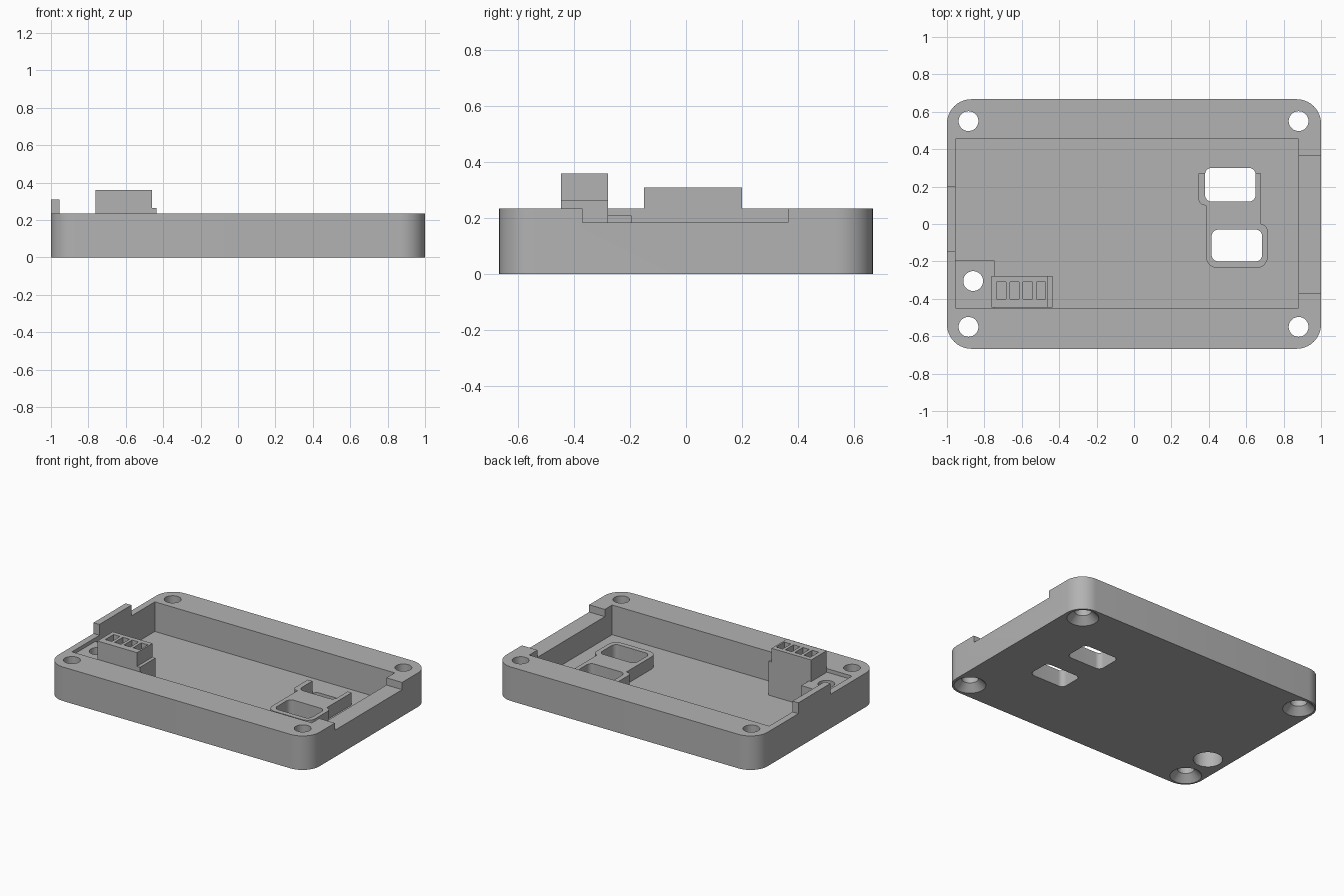
import bpy
import bmesh
from math import cos, sin, pi
from mathutils import Vector

if "Cube" in bpy.data.objects:
    bpy.data.objects.remove(bpy.data.objects["Cube"], do_unlink=True)

grey = bpy.data.materials.new("plain_grey")
grey.use_nodes = True
grey.diffuse_color = (0.45, 0.45, 0.45, 1)
grey.node_tree.nodes["Principled BSDF"].inputs["Base Color"].default_value = grey.diffuse_color


def make_object(name, bm):
    bmesh.ops.recalc_face_normals(bm, faces=bm.faces)
    mesh = bpy.data.meshes.new(name)
    bm.to_mesh(mesh)
    bm.free()
    mesh.materials.append(grey)
    obj = bpy.data.objects.new(name, mesh)
    bpy.context.collection.objects.link(obj)
    return obj


def prism(name, corners, z0, z1, steps=10):
    """Extrude an outline of (x, y, corner radius) from z0 to z1."""
    outline = []
    for i, (x, y, r) in enumerate(corners):
        p = Vector((x, y))
        if r == 0:
            outline.append(p)
            continue
        a = (Vector(corners[i - 1][:2]) - p).normalized()
        b = (Vector(corners[(i + 1) % len(corners)][:2]) - p).normalized()
        for k in range(steps + 1):
            t = k / steps * pi / 2
            outline.append(p + r * (a + b) - r * (b * cos(t) + a * sin(t)))
    bm = bmesh.new()
    face = bm.faces.new([bm.verts.new((p.x, p.y, z0)) for p in outline])
    top = bmesh.ops.extrude_face_region(bm, geom=[face])["geom"]
    verts = [v for v in top if isinstance(v, bmesh.types.BMVert)]
    bmesh.ops.translate(bm, verts=verts, vec=(0, 0, z1 - z0))
    return make_object(name, bm)


def block(name, x0, x1, y0, y1, z0, z1, r=0):
    return prism(name, [(x0, y0, r), (x1, y0, r), (x1, y1, r), (x0, y1, r)], z0, z1)


def cone(name, x, y, r0, r1, z0, z1):
    bm = bmesh.new()
    bmesh.ops.create_cone(bm, cap_ends=True, segments=40, radius1=r0, radius2=r1, depth=z1 - z0)
    bmesh.ops.translate(bm, verts=bm.verts, vec=(x, y, (z0 + z1) / 2))
    return make_object(name, bm)


def combine(target, tool, operation):
    mod = target.modifiers.new(operation, "BOOLEAN")
    mod.operation = operation
    mod.solver = "EXACT"
    mod.object = tool
    bpy.context.view_layer.objects.active = target
    bpy.ops.object.modifier_apply(modifier=mod.name)
    bpy.data.objects.remove(tool, do_unlink=True)


def cut(target, tool):
    combine(target, tool, "DIFFERENCE")


def add(target, tool):
    combine(target, tool, "UNION")


FLOOR, RIM = 0.03, 0.235

# Tray shell with pocket and the lowered right edge
tray = block("tray", -1, 1, -0.667, 0.667, 0, RIM, 0.13)
cut(tray, block("pocket", -0.955, 0.88, -0.45, 0.455, FLOOR, 0.5))
cut(tray, block("edge_notch", 0.8, 1.1, -0.37, 0.365, 0.185, 0.5))

# Raised tab on the left edge, screw pad and window surround
add(tray, block("edge_tab", -1, -0.955, -0.15, 0.2, 0.2, 0.31))
add(tray, block("screw_pad", -0.97, -0.745, -0.47, -0.195, 0.01, 0.21))
surround = [(0.385, -0.235, 0.06), (0.715, -0.235, 0.06), (0.715, 0, 0.04), (0.68, 0, 0),
            (0.68, 0.27, 0), (0.345, 0.27, 0), (0.345, 0.1, 0.035), (0.385, 0.1, 0)]
add(tray, prism("window_surround", surround, 0.01, 0.115))

# Two rounded windows through the floor
cut(tray, block("back_window", 0.38, 0.65, 0.12, 0.3, -0.1, 0.4, 0.035))
cut(tray, block("front_window", 0.415, 0.685, -0.2, -0.03, -0.1, 0.4, 0.035))

# Countersunk corner holes
for x in (-0.885, 0.88):
    for y in (-0.55, 0.55):
        cut(tray, cone("corner_hole", x, y, 0.053, 0.053, -0.1, 0.4))
        cut(tray, cone("countersink", x, y, 0.11, 0.05, -0.01, 0.05))

# Pad hole with a wide counterbore underneath
cut(tray, cone("pad_hole", -0.86, -0.305, 0.053, 0.053, -0.1, 0.4))
cut(tray, cone("counterbore", -0.86, -0.305, 0.092, 0.092, -0.1, 0.15))

# Connector block with a side step and four sockets
connector = block("connector", -0.763, -0.46, -0.446, -0.278, 0.02, 0.36)
add(connector, block("connector_step", -0.5, -0.437, -0.446, -0.278, 0.02, 0.265))
for i in range(4):
    x = -0.71 + i * 0.071
    cut(connector, block("socket", x - 0.025, x + 0.025, -0.4, -0.31, 0.2, 0.5))

# Smooth the round walls, keep edges sharp
for obj in (tray, connector):
    bpy.ops.object.select_all(action="DESELECT")
    obj.select_set(True)
    bpy.context.view_layer.objects.active = obj
    bpy.ops.object.shade_smooth_by_angle(angle=pi / 6)
